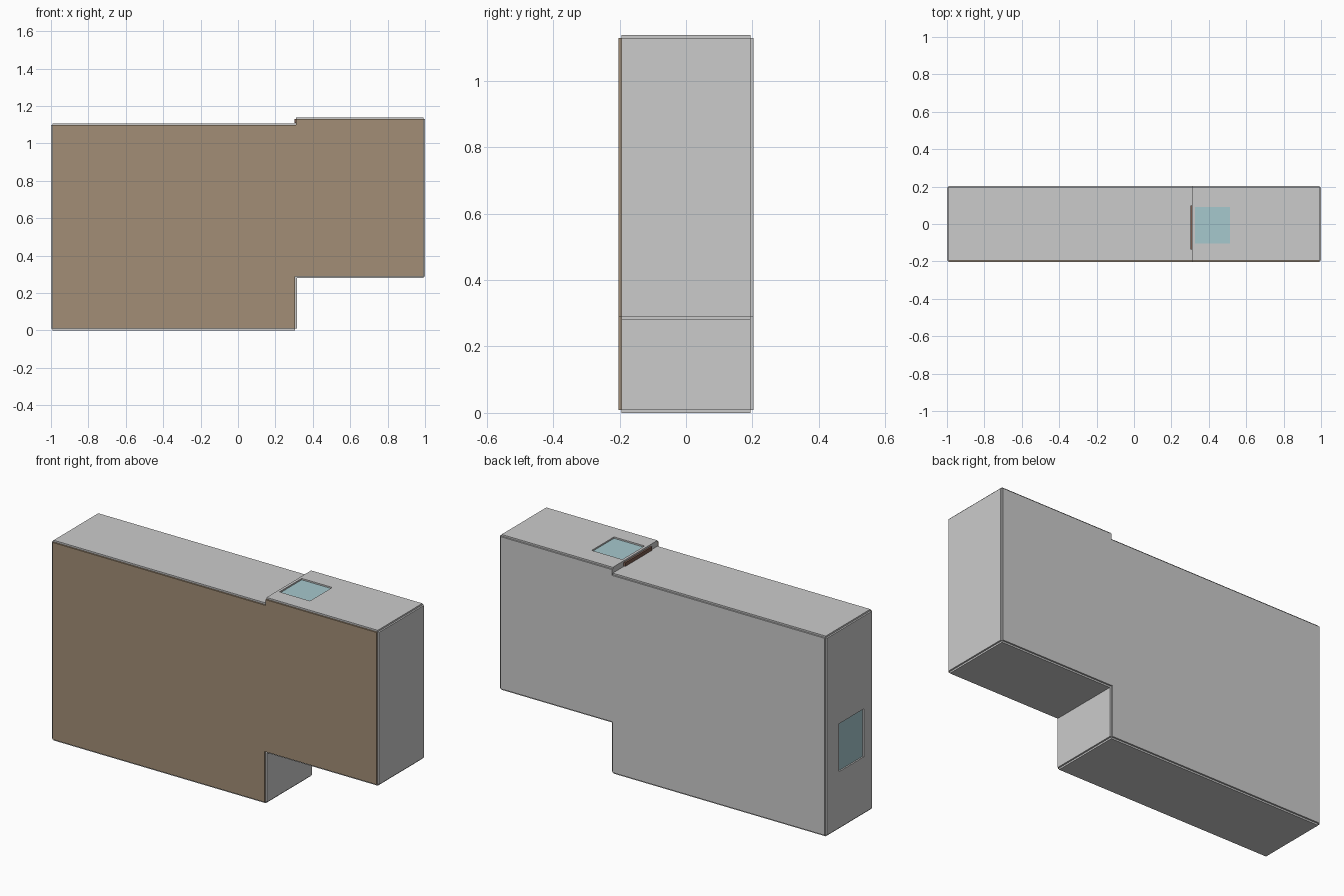
import bpy, bmesh

if "Cube" in bpy.data.objects:
    bpy.data.objects.remove(bpy.data.objects["Cube"])

T = 0.009          # panel thickness
Y = 0.204          # half depth
YC = Y - T         # half depth of the core


def material(name, rgb):
    m = bpy.data.materials.new(name)
    m.diffuse_color = (*rgb, 1)
    m.use_nodes = True
    m.node_tree.nodes["Principled BSDF"].inputs["Base Color"].default_value = m.diffuse_color
    return m


wood = material("brown", (0.36, 0.27, 0.18))
glass = material("glass_blue", (0.38, 0.58, 0.61))
dark = material("dark_brown", (0.2, 0.11, 0.08))


def finish(name, bm, mat=None):
    bmesh.ops.recalc_face_normals(bm, faces=bm.faces)
    me = bpy.data.meshes.new(name)
    bm.to_mesh(me)
    bm.free()
    ob = bpy.data.objects.new(name, me)
    bpy.context.collection.objects.link(ob)
    if mat:
        me.materials.append(mat)
    return ob


def box(name, x, y, z, mat=None):
    bm = bmesh.new()
    bmesh.ops.create_cube(bm, size=1)
    for v in bm.verts:
        for i, (a, b) in enumerate((x, y, z)):
            v.co[i] = a if v.co[i] < 0 else b
    return finish(name, bm, mat)


def slab(name, pts, y0, y1, mat=None):
    bm = bmesh.new()
    f = bm.faces.new([bm.verts.new((px, y0, pz)) for px, pz in pts])
    ext = bmesh.ops.extrude_face_region(bm, geom=[f])["geom"]
    for v in ext:
        if isinstance(v, bmesh.types.BMVert):
            v.co.y = y1
    return finish(name, bm, mat)


def cut(ob, x, y, z):
    cutter = box(ob.name + "_cutter", x, y, z)
    cutter.hide_render = True
    cutter.hide_set(True)
    cutter.display_type = 'WIRE'
    mod = ob.modifiers.new("opening", 'BOOLEAN')
    mod.operation = 'DIFFERENCE'
    mod.solver = 'EXACT'
    mod.object = cutter
    bpy.context.view_layer.update()
    me = bpy.data.meshes.new_from_object(ob.evaluated_get(bpy.context.evaluated_depsgraph_get()))
    ob.modifiers.clear()
    ob.data = me
    bpy.data.objects.remove(cutter)


# Stepped silhouette shared by core, front and back
L, R = -1 + T, 1 - T
XW, XS = 0.315, 0.311          # lower wall, upper step
ZU, ZL, ZT = 0.28, 1.107, 1.139  # overhang underside, low roof, high roof
profile = [(L, T), (XW - T, T), (XW - T, ZU + T), (R, ZU + T),
           (R, ZT - T), (XS, ZT - T), (XS, ZL - T), (L, ZL - T)]
slab("core", profile, -YC, YC)
slab("front_panel", profile, -Y, -YC, wood)
slab("back_panel", profile, YC, Y)

# Outer cladding, leaving a small groove along each corner
D = (-YC, YC)
left = box("left_panel", (-1, L), D, (T, ZL - T))
box("right_panel", (R, 1), D, (ZU + T, ZT - T))
box("base_panel", (L, XW - T), D, (0, T))
box("lower_wall_panel", (XW - T, XW), D, (T, ZU + T))
box("overhang_panel", (XW - T, R), D, (ZU, ZU + T))
box("low_roof_panel", (L, XS), D, (ZL - T, ZL))
roof = box("high_roof_panel", (XS, R), D, (ZT - T, ZT))

# Recessed windows in the high roof and the left side
WX, WY, WZ = (0.326, 0.513), (-0.104, 0.091), (0.32, 0.585)
LY = (-0.125, 0.093)
cut(roof, WX, WY, (ZT - T, ZT + 0.05))
box("roof_window", WX, WY, (ZT - T - 0.002, ZT - T + 0.001), glass)
cut(left, (-1.05, L), LY, WZ)
box("side_window", (L - 0.001, L + 0.002), LY, WZ, glass)

# Narrow strip on the roof step
box("step_strip", (0.301, XS), (-0.135, 0.1), (ZL + 0.003, ZT - T), dark)
